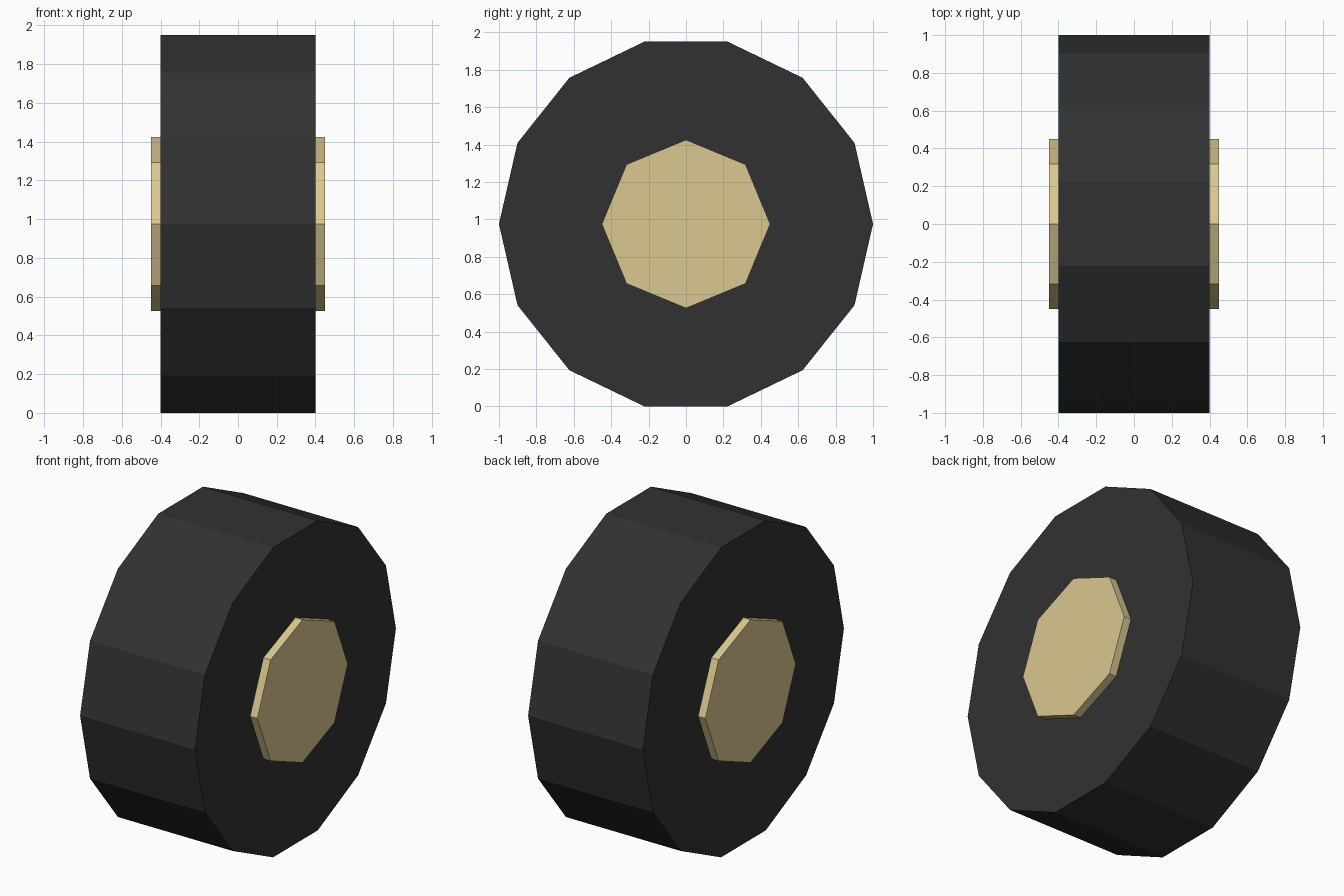
import bpy
import bmesh
from math import cos, sin, pi
from mathutils import Vector

cube = bpy.data.objects.get("Cube")
if cube:
    bpy.data.objects.remove(cube, do_unlink=True)

AXLE_HEIGHT = cos(pi / 14)  # flat of the 14-sided tyre rests on the ground


def make_material(name, colour):
    mat = bpy.data.materials.new(name)
    mat.use_nodes = True
    mat.diffuse_color = colour
    bsdf = mat.node_tree.nodes["Principled BSDF"]
    bsdf.inputs["Base Color"].default_value = colour
    bsdf.inputs["Roughness"].default_value = 0.8
    return mat


def make_disc(name, sides, radius, width, mat):
    """Flat-shaded prism with its axis along x and a corner on the y axis."""
    bm = bmesh.new()
    ring = []
    for i in range(sides):
        a = 2 * pi * i / sides
        ring.append(bm.verts.new((-width / 2, radius * cos(a), radius * sin(a))))
    face = bm.faces.new(ring)
    extruded = bmesh.ops.extrude_face_region(bm, geom=[face], use_keep_orig=True)
    moved = [v for v in extruded["geom"] if isinstance(v, bmesh.types.BMVert)]
    bmesh.ops.translate(bm, verts=moved, vec=Vector((width, 0, 0)))
    bmesh.ops.recalc_face_normals(bm, faces=bm.faces)
    mesh = bpy.data.meshes.new(name)
    bm.to_mesh(mesh)
    bm.free()
    mesh.materials.append(mat)
    obj = bpy.data.objects.new(name, mesh)
    obj.location.z = AXLE_HEIGHT
    bpy.context.collection.objects.link(obj)
    return obj


rubber = make_material("dark_rubber", (0.031, 0.031, 0.031, 1))
tan = make_material("tan_hub", (0.70, 0.58, 0.28, 1))

# Tyre, with the hub running through it and standing proud on both sides
make_disc("tyre", 14, 1.0, 0.8, rubber)
make_disc("hub", 8, 0.45, 0.9, tan)
